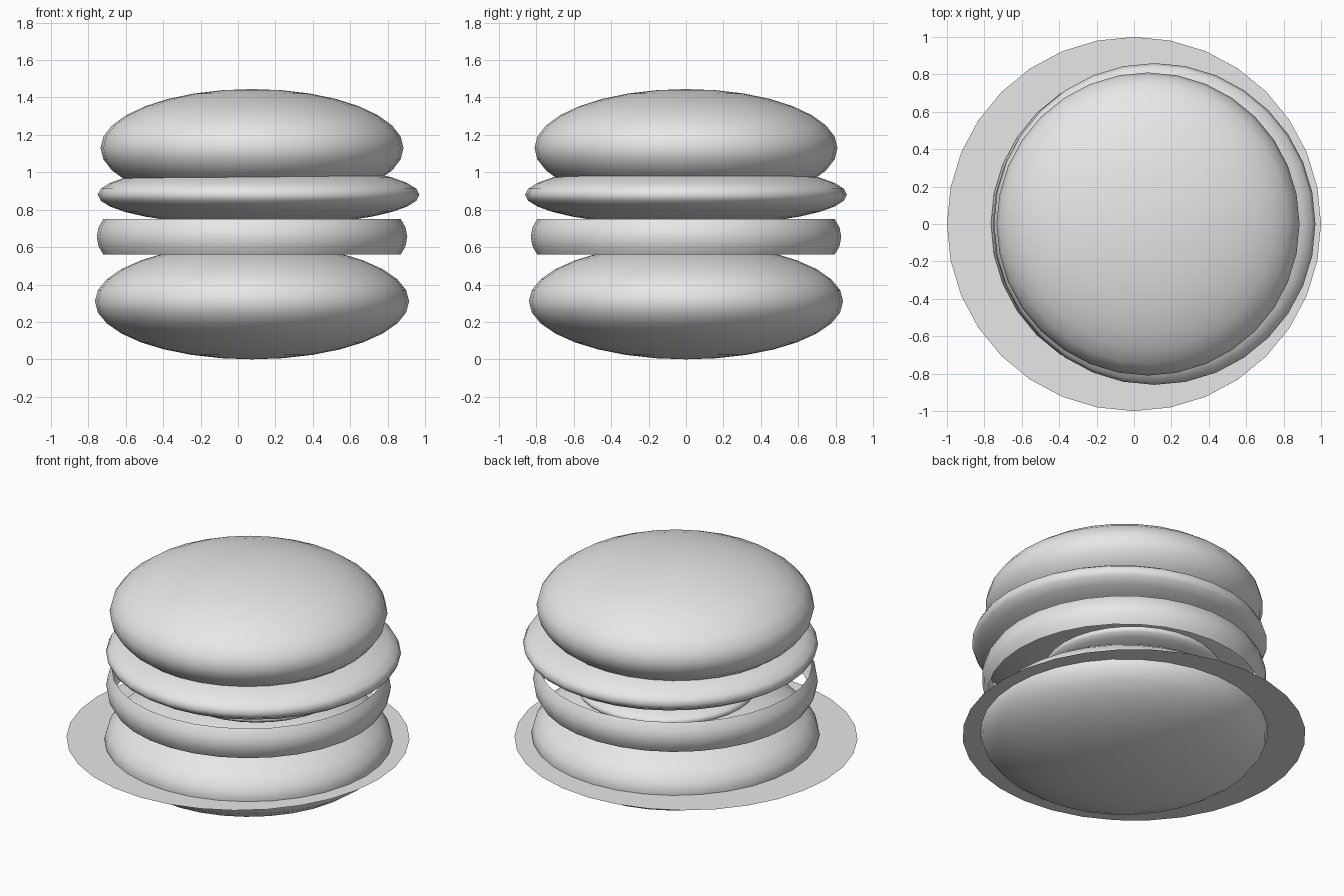
import bpy
import bmesh
import math

cube = bpy.data.objects.get("Cube")
if cube:
    bpy.data.objects.remove(cube, do_unlink=True)

SIDES = 32

grey = bpy.data.materials.new("pale_grey")
grey.use_nodes = True
grey.diffuse_color = (0.8, 0.8, 0.8, 1)
grey.node_tree.nodes["Principled BSDF"].inputs["Base Color"].default_value = (0.8, 0.8, 0.8, 1)


def finish(name, bm, location, smooth=True):
    """Turn a bmesh into a named, coloured object."""
    mesh = bpy.data.meshes.new(name)
    bm.to_mesh(mesh)
    bm.free()
    mesh.materials.append(grey)
    for face in mesh.polygons:
        face.use_smooth = smooth
    obj = bpy.data.objects.new(name, mesh)
    obj.location = location
    bpy.context.collection.objects.link(obj)
    return obj


def flattened_ball(name, location, radius, half_height):
    bm = bmesh.new()
    bmesh.ops.create_uvsphere(bm, u_segments=SIDES, v_segments=16, radius=1)
    bmesh.ops.scale(bm, vec=(radius, radius, half_height), verts=bm.verts)
    finish(name, bm, location)


def open_band(name, location, profile):
    """Sweep a (radius, height) profile round z, leaving both ends open."""
    bm = bmesh.new()
    rings = []
    for radius, height in profile:
        angles = [math.tau * i / SIDES for i in range(SIDES)]
        rings.append([bm.verts.new((radius * math.cos(a), radius * math.sin(a), height))
                      for a in angles])
    for low, high in zip(rings, rings[1:]):
        for i in range(SIDES):
            j = (i + 1) % SIDES
            bm.faces.new((low[i], low[j], high[j], high[i]))
    finish(name, bm, location)


# Flat plate that cuts through the lower bun
bm = bmesh.new()
bmesh.ops.create_circle(bm, cap_ends=True, segments=SIDES, radius=1)
finish("plate", bm, (0, 0, 0.3), smooth=False)

# Rounded layers
flattened_ball("bottom_bun", (0.075, 0, 0.31), 0.84, 0.31)
flattened_ball("inner_slice", (0.08, 0.08, 0.65), 0.53, 0.085)
flattened_ball("lettuce", (0.11, 0, 0.88), 0.86, 0.165)
flattened_ball("top_bun", (0.075, 0, 1.13), 0.81, 0.315)

# Open, slightly bulging patty wall
open_band("patty", (0.075, 0, 0.655),
          [(0.795, -0.095), (0.821, -0.05), (0.83, 0), (0.821, 0.05), (0.795, 0.095)])
